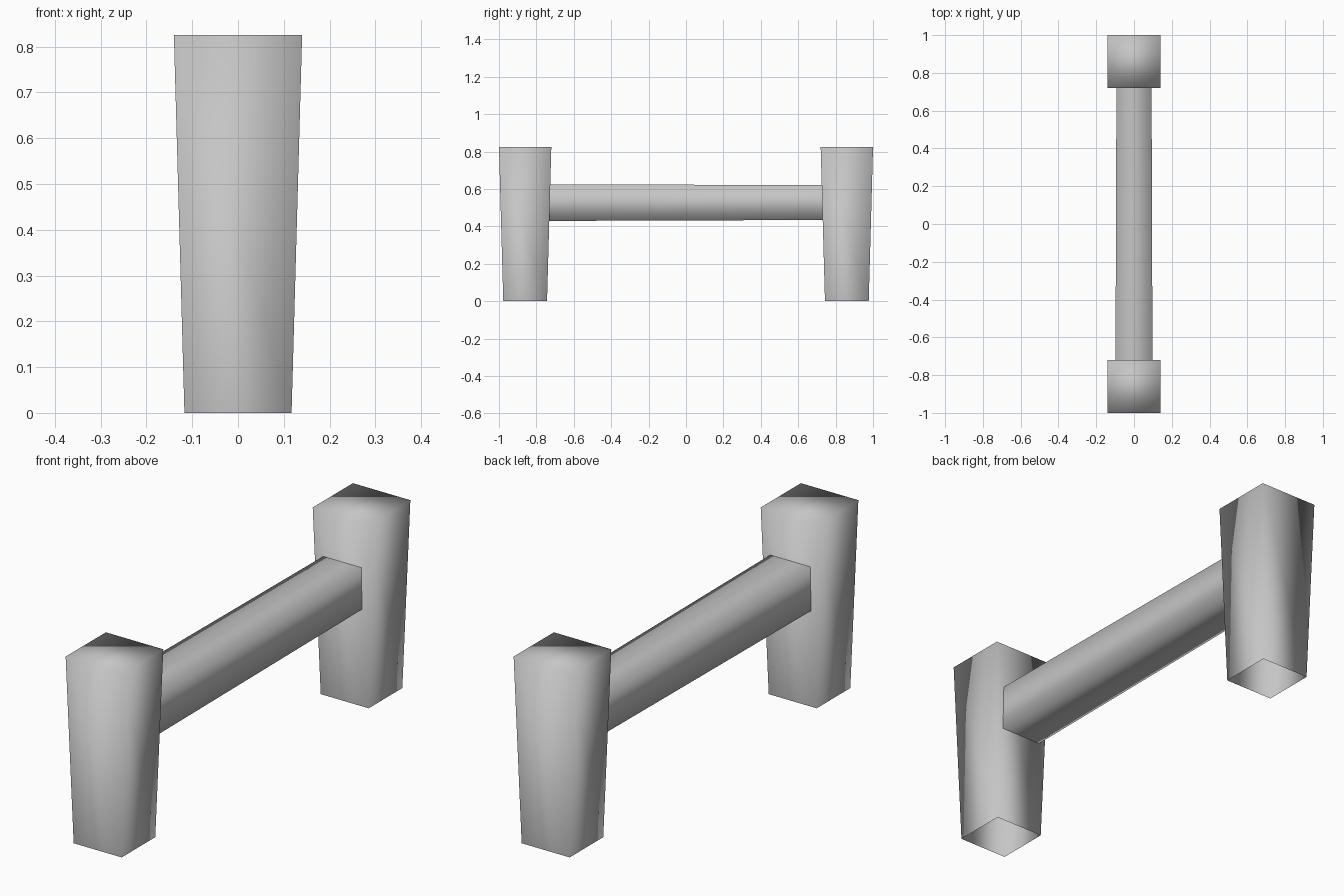
import bpy
import bmesh
from mathutils import Matrix

cube = bpy.data.objects.get("Cube")
if cube:
    bpy.data.objects.remove(cube, do_unlink=True)

GREY = (0.56, 0.56, 0.56, 1.0)
grey = bpy.data.materials.new("plain_grey")
grey.use_nodes = True
grey.diffuse_color = GREY
grey.node_tree.nodes["Principled BSDF"].inputs["Base Color"].default_value = GREY


def tapered_box(name, start, end, length, open_sides, placement):
    """Square shaft along z, half-width start to end, with the listed z sides open."""
    bm = bmesh.new()
    bmesh.ops.create_cube(bm, size=2)
    for v in bm.verts:
        half = end if v.co.z > 0 else start
        v.co.x *= half
        v.co.y *= half
        v.co.z *= length / 2
    bm.normal_update()
    caps = [f for f in bm.faces if round(f.normal.z) in open_sides]
    bmesh.ops.delete(bm, geom=caps, context="FACES_ONLY")
    bm.transform(placement)
    for f in bm.faces:
        f.smooth = True
    mesh = bpy.data.meshes.new(name)
    bm.to_mesh(mesh)
    bm.free()
    mesh.materials.append(grey)
    obj = bpy.data.objects.new(name, mesh)
    bpy.context.collection.objects.link(obj)
    return obj


# Two posts, wider at the top and open underneath
HEIGHT = 0.825
for name, side in (("front_post", -1), ("back_post", 1)):
    place = Matrix.Translation((0, side * 0.86, HEIGHT / 2))
    tapered_box(name, 0.117, 0.14, HEIGHT, {-1}, place)

# Crossbar between the posts, slightly thicker at the front
lay_down = Matrix.Translation((0, 0, 0.527)) @ Matrix.Rotation(-1.5707963, 4, "X")
tapered_box("crossbar", 0.098, 0.093, 1.47, {-1, 1}, lay_down)
